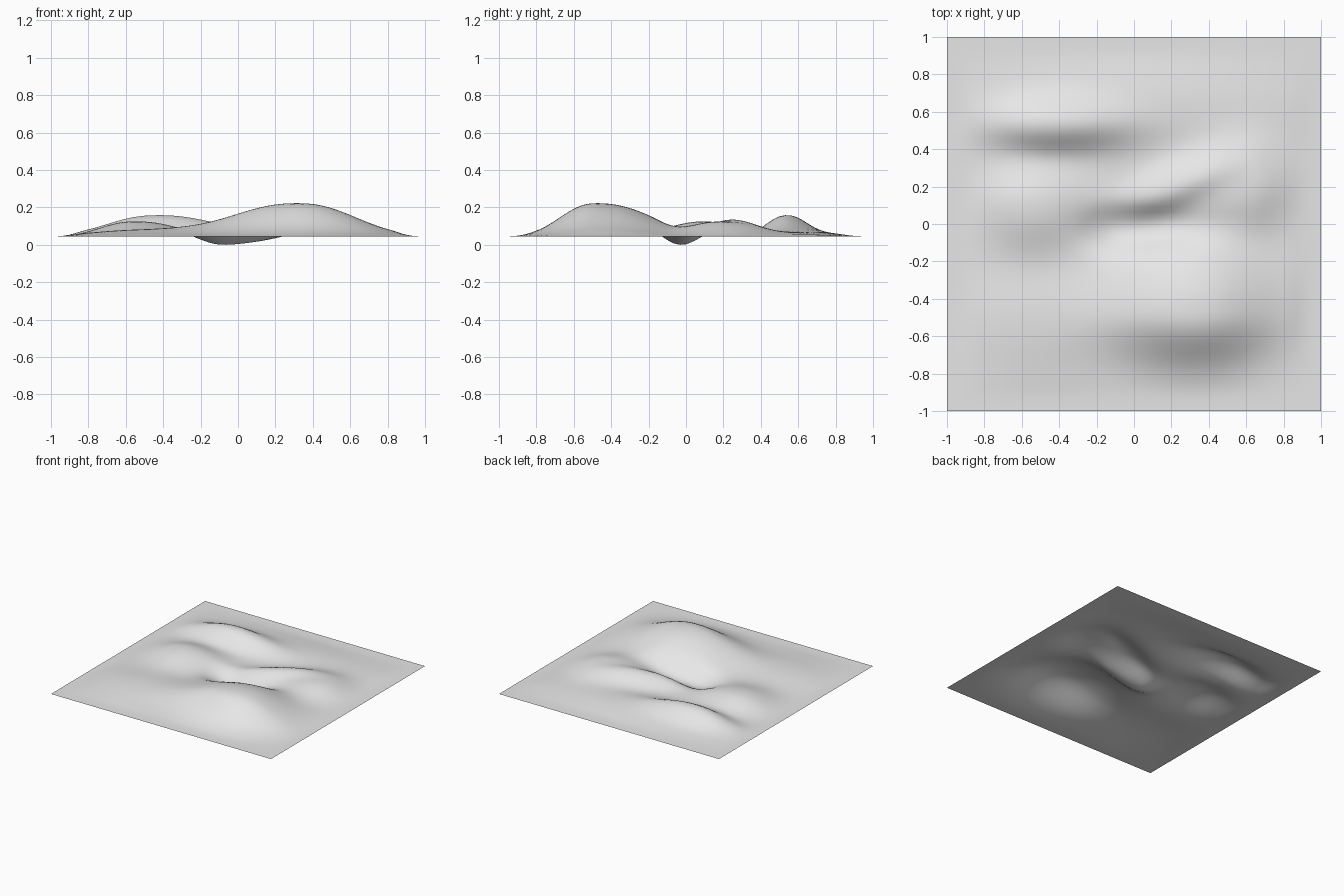
import bpy, bmesh, math

cube = bpy.data.objects.get("Cube")
if cube:
    bpy.data.objects.remove(cube)

BASE = 0.045
SEGMENTS = 64


def bump(x, y, cx, cy, height, left, right, front, back, turn=0):
    """Rounded mound whose reach differs on each of its four sides."""
    a = math.radians(turn)
    dx, dy = x - cx, y - cy
    u = dx * math.cos(a) + dy * math.sin(a)
    v = dy * math.cos(a) - dx * math.sin(a)
    r = math.hypot(u / (left if u < 0 else right), v / (front if v < 0 else back))
    return height * math.exp(-r ** 2.3)


# centre x, centre y, height, reach left, right, front, back, turn
LANDFORMS = [
    (0.32, -0.48, 0.177, 0.46, 0.40, 0.25, 0.40, 0),     # main hill
    (-0.50, -0.50, 0.034, 0.38, 0.40, 0.30, 0.26, 0),    # low front shelf
    (-0.55, 0.10, 0.080, 0.24, 0.30, 0.25, 0.20, 0),     # left knoll
    (0.60, 0.20, 0.075, 0.32, 0.21, 0.22, 0.25, 0),      # right hill
    (0.20, 0.19, 0.055, 0.30, 0.32, 0.10, 0.12, 25),     # spur of right hill
    (-0.45, 0.53, 0.095, 0.32, 0.40, 0.13, 0.14, 0),     # back ridge
    (0.00, 0.64, 0.028, 0.85, 0.80, 0.22, 0.20, 0),      # back plateau
    (-0.06, -0.02, -0.085, 0.18, 0.38, 0.12, 0.11, 0),   # hollow
]


def fade(t):
    """Ease the relief down to the flat border."""
    s = min(max((0.98 - abs(t)) / 0.16, 0), 1)
    return s * s * (3 - 2 * s)


def relief(x, y):
    return sum(bump(x, y, *form) for form in LANDFORMS) * fade(x) * fade(y)


# Terrain sheet raised by the landforms
bm = bmesh.new()
bmesh.ops.create_grid(bm, x_segments=SEGMENTS, y_segments=SEGMENTS, size=1)
for v in bm.verts:
    v.co.z = relief(v.co.x, v.co.y)

# The bottom of the hollow rests on the ground
lowest = min(v.co.z for v in bm.verts)
for v in bm.verts:
    if v.co.z < 0:
        v.co.z *= BASE / -lowest
    v.co.z += BASE
for f in bm.faces:
    f.smooth = True

mesh = bpy.data.meshes.new("terrain")
bm.to_mesh(mesh)
bm.free()
terrain = bpy.data.objects.new("terrain", mesh)
bpy.context.collection.objects.link(terrain)

# Single pale grey
grey = bpy.data.materials.new("pale grey")
grey.use_nodes = True
colour = (0.8, 0.8, 0.8, 1)
grey.diffuse_color = colour
grey.node_tree.nodes["Principled BSDF"].inputs["Base Color"].default_value = colour
mesh.materials.append(grey)
